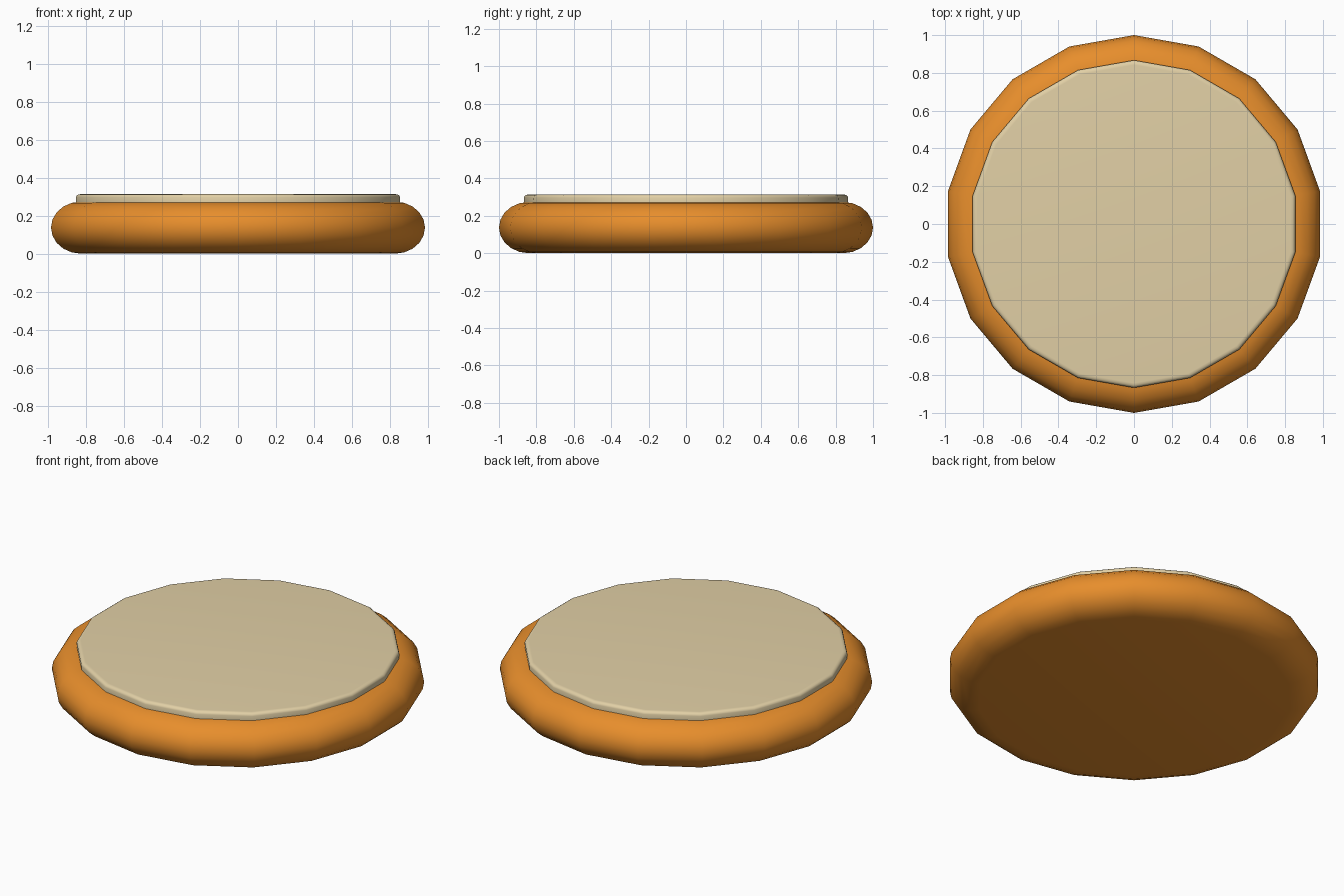
import bpy, bmesh, math

if "Cube" in bpy.data.objects:
    bpy.data.objects.remove(bpy.data.objects["Cube"])

SIDES = 18


def lathe(name, profile, color, angle):
    """Revolve an (r, z) profile, bottom to top, and cap both ends."""
    bm = bmesh.new()
    rings = []
    for r, z in profile:
        rings.append([bm.verts.new((r * math.sin(i * math.tau / SIDES),
                                    -r * math.cos(i * math.tau / SIDES), z))
                      for i in range(SIDES)])
    for low, high in zip(rings, rings[1:]):
        for i in range(SIDES):
            j = (i + 1) % SIDES
            bm.faces.new((low[i], low[j], high[j], high[i]))
    bm.faces.new(rings[0][::-1])
    bm.faces.new(rings[-1])
    mesh = bpy.data.meshes.new(name)
    bm.to_mesh(mesh)
    bm.free()
    obj = bpy.data.objects.new(name, mesh)
    bpy.context.collection.objects.link(obj)
    mat = bpy.data.materials.new(name + "_color")
    mat.diffuse_color = color
    mat.use_nodes = True
    mat.node_tree.nodes["Principled BSDF"].inputs["Base Color"].default_value = mat.diffuse_color
    mesh.materials.append(mat)
    bpy.ops.object.select_all(action='DESELECT')
    obj.select_set(True)
    bpy.context.view_layer.objects.active = obj
    bpy.ops.object.shade_smooth_by_angle(angle=math.radians(angle))
    return obj


# Rounded orange body: half-ellipse rim around a flat disc
rim = []
for k in range(11):
    a = -math.pi / 2 + math.pi * k / 10
    rim.append((0.84 + 0.16 * math.cos(a), 0.137 + 0.137 * math.sin(a)))
lathe("body", rim, (0.80, 0.27, 0.025, 1), 40)

# Thin cream pad with softened upper edge
pad = [(0.865, 0.26), (0.867, 0.297), (0.863, 0.306), (0.854, 0.312), (0.842, 0.313)]
lathe("top_pad", pad, (0.76, 0.63, 0.38, 1), 40)
